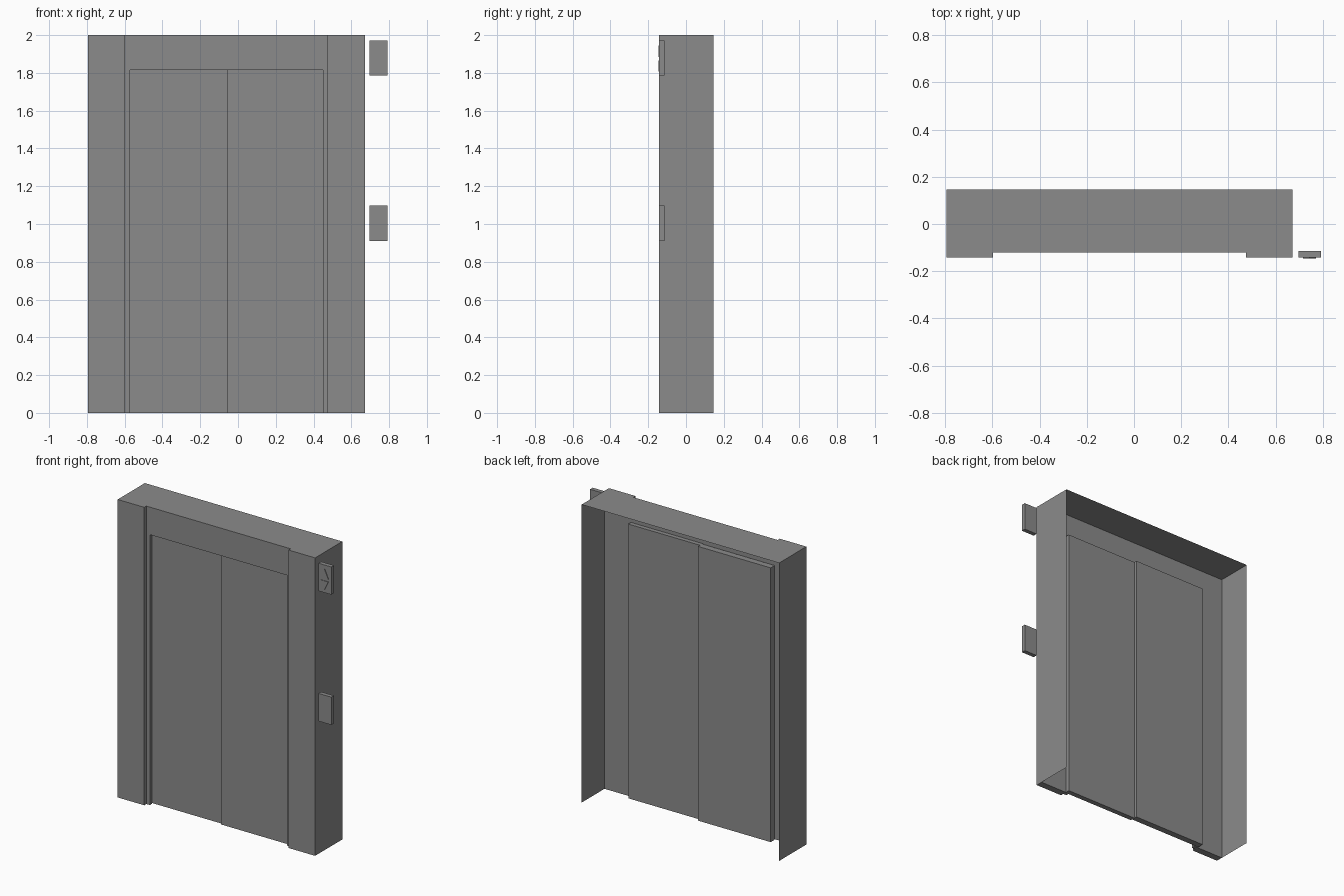
import bpy, bmesh

if "Cube" in bpy.data.objects:
    bpy.data.objects.remove(bpy.data.objects["Cube"])

CX = -0.061              # centre line of the doorway
HALF, OPEN, CLEAR = 0.733, 0.536, 0.51   # half widths: housing, recess, opening
H, RECESS_H, CLEAR_H = 2.0, 1.841, 1.815
FRONT, BACK = -0.142, 0.146
HEADER_Y, PANEL_BACK = -0.12, -0.095

grey = bpy.data.materials.new("plain_grey")
grey.diffuse_color = (0.26, 0.26, 0.26, 1)
grey.use_nodes = True
grey.node_tree.nodes["Principled BSDF"].inputs["Base Color"].default_value = grey.diffuse_color


def finish(name, bm, normals=True):
    if normals:
        bmesh.ops.recalc_face_normals(bm, faces=bm.faces)
    me = bpy.data.meshes.new(name)
    bm.to_mesh(me)
    bm.free()
    me.materials.append(grey)
    ob = bpy.data.objects.new(name, me)
    bpy.context.collection.objects.link(ob)
    return ob


def prism(name, outline, y0, y1):
    """Extrude an x-z outline from y0 to y1."""
    bm = bmesh.new()
    face = bm.faces.new([bm.verts.new((x, y0, z)) for x, z in outline])
    ext = bmesh.ops.extrude_face_region(bm, geom=[face])
    for v in ext["geom"]:
        if isinstance(v, bmesh.types.BMVert):
            v.co.y = y1
    return finish(name, bm)


def box(name, x0, x1, y0, y1, z0, z1):
    return prism(name, [(x0, z0), (x1, z0), (x1, z1), (x0, z1)], y0, y1)


# Front pillars, mirrored about the doorway
for side, label in ((-1, "left"), (1, "right")):
    a, b = sorted((CX + side * OPEN, CX + side * HALF))
    box(label + "_pillar", a, b, FRONT, PANEL_BACK, 0, H)

# Header between the pillars
box("header", CX - OPEN, CX + OPEN, HEADER_Y, PANEL_BACK, RECESS_H, H)

# U-shaped door trim, flush with the header
prism("door_trim", [
    (CX - OPEN, 0), (CX - OPEN, RECESS_H), (CX + OPEN, RECESS_H), (CX + OPEN, 0),
    (CX + CLEAR, 0), (CX + CLEAR, CLEAR_H), (CX - CLEAR, CLEAR_H), (CX - CLEAR, 0)],
    HEADER_Y, PANEL_BACK)

# Two sliding doors, the left one set further back
SPLIT = -0.058
box("right_door", SPLIT, CX + OPEN, -0.1, -0.066, 0, RECESS_H)
box("left_door", CX - OPEN, SPLIT, -0.088, -0.046, 0, RECESS_H)

# Thin shell behind the front: two sides and a top, open at back and bottom
bm = bmesh.new()
rows = []
for y in (PANEL_BACK, BACK):
    rows.append([bm.verts.new((CX + sx * HALF, y, z))
                 for sx, z in ((-1, 0), (-1, H), (1, H), (1, 0))])
for i in range(3):
    bm.faces.new((rows[0][i], rows[0][i + 1], rows[1][i + 1], rows[1][i]))
for f in bm.faces:                       # make all faces point outward
    f.normal_update()
    c = f.calc_center_median()
    if (c.x - CX) * f.normal.x + (c.z - 1) * f.normal.z < 0:
        f.normal_flip()
finish("housing_shell", bm, normals=False)

# Wall plates beside the door
PX0, PX1 = 0.697, 0.792
for name, z in (("call_plate", 0.911), ("indicator_plate", 1.785)):
    box(name, PX0, PX1, FRONT, -0.114, z, z + 0.186)

# Up and down direction triangles on the upper plate
mid = (PX0 + PX1) / 2
for name, base, tip in (("up_arrow", 1.884, 1.945), ("down_arrow", 1.866, 1.807)):
    prism(name, [(mid - 0.028, base), (mid + 0.028, base), (mid, tip)],
          -0.146, FRONT)
